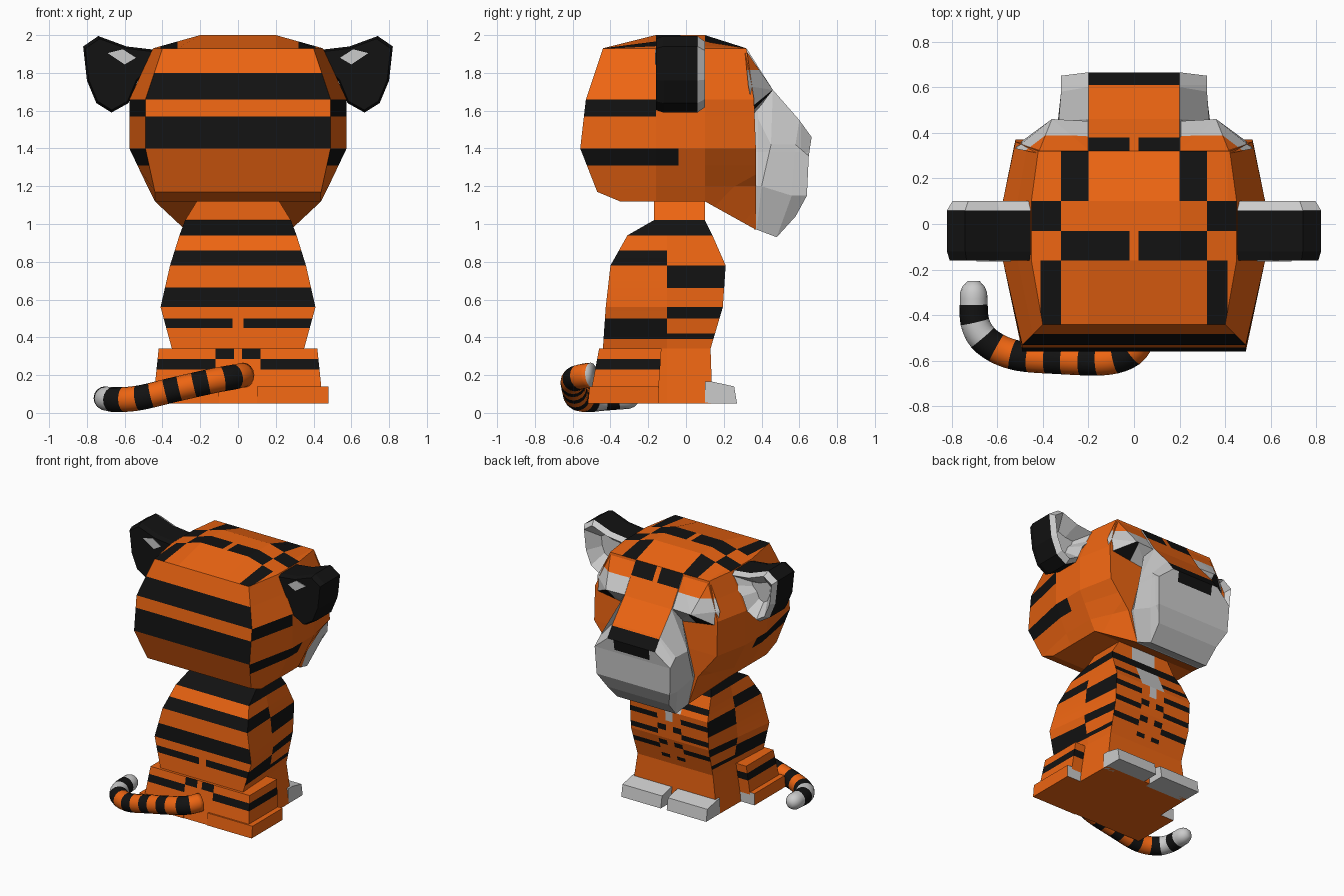
import bpy, bmesh, math
from mathutils import Vector

if "Cube" in bpy.data.objects:
    bpy.data.objects.remove(bpy.data.objects["Cube"])

ORANGE, BLACK, WHITE = 0, 1, 2
MATS = []
for label, col in (("orange_fur", (0.85, 0.13, 0.006)), ("black_fur", (0.006, 0.006, 0.006)),
                   ("white_fur", (0.6, 0.6, 0.6))):
    m = bpy.data.materials.new(label)
    m.diffuse_color = (*col, 1)
    m.use_nodes = True
    m.node_tree.nodes["Principled BSDF"].inputs["Base Color"].default_value = m.diffuse_color
    MATS.append(m)


def finish(name, bm, cuts, paint, smooth=False):
    """Score stripe edges along axis planes, then colour each face."""
    bmesh.ops.recalc_face_normals(bm, faces=bm.faces)
    for axis, values in cuts.items():
        for v in values:
            no = Vector([float(a == axis) for a in "xyz"])
            bmesh.ops.bisect_plane(bm, geom=bm.verts[:] + bm.edges[:] + bm.faces[:],
                                   dist=1e-4, plane_co=no * v, plane_no=no)
    bm.normal_update()
    bm.faces.index_update()
    for f in bm.faces:
        f.material_index = paint(f.calc_center_median(), f.normal, f.index)
        f.smooth = smooth
    me = bpy.data.meshes.new(name)
    bm.to_mesh(me)
    bm.free()
    for m in MATS:
        me.materials.append(m)
    bpy.context.collection.objects.link(bpy.data.objects.new(name, me))


def loft(name, rings, paint, cuts={}, smooth=False):
    """Skin even-sided rings; caps are strips joining opposite points."""
    bm = bmesh.new()
    vs = [[bm.verts.new(p) for p in r] for r in rings]
    n = len(vs[0])
    for a, b in zip(vs, vs[1:]):
        for j in range(n):
            k = (j + 1) % n
            bm.faces.new((a[j], a[k], b[k], b[j]))
    for r in (vs[0], vs[-1]):
        for i in range(n // 2 - 1):
            bm.faces.new((r[i], r[i + 1], r[n - 2 - i], r[n - 1 - i]))
    finish(name, bm, cuts, paint, smooth)


def mirrored(half):
    return half + [(-x, y, z) for x, y, z in reversed(half)]


def hull(name, pts, paint, cuts={}):
    bm = bmesh.new()
    for p in pts:
        bm.verts.new(p)
    bmesh.ops.convex_hull(bm, input=bm.verts)
    bmesh.ops.dissolve_limit(bm, angle_limit=0.01, verts=bm.verts, edges=bm.edges)
    finish(name, bm, cuts, paint)


def within(v, spans):
    return any(a < v < b for a, b in spans)


def both(*values):
    return [s * v for v in values for s in (-1, 1)]


# Head: sections from back to face
def section(y):
    return [(0.2, y, 2.0), (0.45, y, 1.93), (0.575, y, 1.66), (0.575, y, 1.4),
            (0.48, y, 1.2), (0.44, y, 1.12)]


def head_paint(c, n, i):
    ax = abs(c.x)
    if n.z > 0.6:
        if c.y < -0.16:
            black = 0.32 < ax < 0.41
        elif c.y < -0.03:
            black = 0.02 < ax < 0.32
        elif c.y < 0.1:
            black = ax > 0.32
        else:
            black = 0.2 < ax < 0.32
    elif n.y < -0.6:
        black = within(c.z, [(1.66, 1.8), (1.4, 1.57)])
    else:
        black = (c.y < -0.16 and 1.57 < c.z < 1.66) or (c.y < -0.04 and 1.31 < c.z < 1.4)
    return BLACK if black else ORANGE


back = [(0.2, -0.44, 1.93), (0.4, -0.44, 1.93), (0.49, -0.53, 1.66), (0.49, -0.56, 1.4),
        (0.44, -0.47, 1.17), (0.44, -0.35, 1.12)]
face = [(0.2, 0.32, 1.93), (0.42, 0.32, 1.93), (0.52, 0.36, 1.66), (0.52, 0.37, 1.4),
        (0.36, 0.37, 1.2), (0.28, 0.37, 0.97)]
loft("head", [mirrored(h) for h in (back, section(-0.16), section(0.1), face)], head_paint,
     {"x": both(0.02, 0.32, 0.41), "y": [-0.03, -0.04], "z": [1.8, 1.66, 1.57, 1.4, 1.31]})


# Muzzle with nose bridge
def muzzle_paint(c, n, i):
    if abs(c.x) < 0.2 and n.z > 0.3:
        return BLACK if c.y > 0.61 or (c.y < 0.38 and abs(c.x) > 0.02) else ORANGE
    return BLACK if abs(c.x) < 0.15 and c.z > 1.38 and n.y > 0.5 and c.y > 0.6 else WHITE


muzzle = [[(0.2, 0.32, 1.93), (0.22, 0.36, 1.6), (0.33, 0.36, 1.2), (0.28, 0.36, 0.97)],
          [(0.2, 0.46, 1.71), (0.33, 0.45, 1.42), (0.34, 0.4, 1.2), (0.28, 0.375, 0.97)],
          [(0.2, 0.6, 1.55), (0.32, 0.58, 1.42), (0.32, 0.56, 1.15), (0.25, 0.48, 0.93)],
          [(0.2, 0.665, 1.46), (0.32, 0.65, 1.36), (0.31, 0.64, 1.15), (0.26, 0.58, 1.04)]]
loft("muzzle", [mirrored(h) for h in muzzle], muzzle_paint,
     {"x": both(0.02, 0.15, 0.2), "y": [0.38, 0.61], "z": [1.38]})


# Brows with the eyes under them
def brow_paint(c, n, i):
    if n.z < -0.1:
        return BLACK if abs(c.x) > 0.34 else WHITE
    return ORANGE if c.z > 1.815 else WHITE


# Ears: cupped, with a pale patch behind
EAR = [(0.42, 1.92), (0.59, 1.94), (0.74, 1.995), (0.82, 1.94), (0.8, 1.76),
       (0.75, 1.64), (0.67, 1.59), (0.58, 1.64), (0.53, 1.76), (0.45, 1.84)]

for s, side in ((1, "right"), (-1, "left")):
    hull("brow_" + side, [(s * x, y, z) for x, y, z in (
        (0.18, 0.31, 1.93), (0.42, 0.31, 1.93), (0.52, 0.33, 1.73), (0.36, 0.46, 1.71),
        (0.18, 0.45, 1.71), (0.18, 0.36, 1.58), (0.51, 0.35, 1.62))],
        brow_paint, {"z": [1.815], "x": [s * 0.34]})

    rings = [[(s * (0.65 + (x - 0.65) * k), y, 1.79 + (z - 1.79) * k) for x, z in EAR]
             for y, k in ((-0.16, 0.93), (-0.12, 1), (0.06, 1), (0.1, 0.86), (0.0, 0.4))]
    loft("ear_" + side, rings,
         lambda c, n, i: WHITE if 20 <= i < 40 or i >= 44 else BLACK)
    hull("ear_patch_" + side, [(s * x, y, z) for y in (-0.165, -0.14) for x, z in (
        (0.54, 1.88), (0.61, 1.925), (0.69, 1.905), (0.6, 1.845))], lambda c, n, i: WHITE)

    # Front paw
    hull("front_paw_" + side, [(s * x, y, z) for x in (0.025, 0.36) for y, z in (
        (0.1, 0.05), (0.1, 0.165), (0.14, 0.165), (0.255, 0.14), (0.27, 0.05))],
        lambda c, n, i: WHITE)

    # Hind foot
    hull("hind_foot_" + side, [(s * x, y, z) for x in (0.1, 0.48) for y, z in (
        (-0.52, 0.05), (-0.51, 0.14), (-0.145, 0.14), (-0.145, 0.05))],
        lambda c, n, i: WHITE if n.y > 0.5 else ORANGE)


# Body: rows of height, back width, back y, front width, front y
def body_paint(c, n, i):
    ax, z = abs(c.x), c.z
    if 0.94 < z < 1.02:
        return BLACK
    if n.y > 0.6:
        if (ax < 0.1 and z > 0.78) or (ax < 0.03 and z > 0.7):
            return WHITE
        if ax > 0.1:
            return BLACK if within(z, [(0.82, 0.86), (0.7, 0.74), (0.58, 0.62), (0.46, 0.5)]) else ORANGE
        return BLACK if ax > 0.03 and within(z, [(0.62, 0.665), (0.5, 0.54), (0.39, 0.42)]) else ORANGE
    if n.y < -0.6:
        black = within(z, [(0.78, 0.86), (0.56, 0.665)]) or (0.45 < z < 0.5 and ax > 0.03)
    elif c.y < -0.1:
        black = within(z, [(0.78, 0.86), (0.39, 0.5)])
    else:
        black = within(z, [(0.66, 0.78), (0.5, 0.56), (0.39, 0.42)])
    return BLACK if black else ORANGE


BODY = [(1.15, 0.2, -0.17, 0.2, 0.1), (1.02, 0.28, -0.17, 0.28, 0.1), (0.94, 0.31, -0.31, 0.31, 0.14),
        (0.78, 0.36, -0.4, 0.33, 0.21), (0.56, 0.41, -0.425, 0.33, 0.195),
        (0.34, 0.35, -0.44, 0.32, 0.13), (0.05, 0.37, -0.47, 0.36, 0.14)]
loft("body", [mirrored([(xb, yb, z), (xf, yf, z)]) for z, xb, yb, xf, yf in BODY], body_paint,
     {"x": both(0.03, 0.1), "y": [-0.1],
      "z": [0.86, 0.82, 0.74, 0.7, 0.665, 0.66, 0.62, 0.58, 0.54, 0.5, 0.46, 0.45, 0.42, 0.39]})


# Haunches
def haunch_paint(c, n, i):
    if abs(n.z) > 0.6:
        return ORANGE
    ax = abs(c.x)
    if n.y < -0.6 and ax < 0.12:
        return BLACK if ax > 0.02 and c.z > 0.285 else ORANGE
    return BLACK if 0.23 < c.z < 0.285 else ORANGE


loft("haunches", [mirrored([(0.42, -0.46, 0.34), (0.42, -0.13, 0.34)]),
                  mirrored([(0.45, -0.515, 0.05), (0.45, -0.15, 0.05)])], haunch_paint,
     {"x": both(0.02, 0.12), "z": [0.285, 0.23]})

# Tail: smooth tube swept round to the side
PATH = [Vector(p) for p in (
    (0.08, -0.42, 0.2), (0.03, -0.5, 0.2), (-0.02, -0.565, 0.19), (-0.13, -0.597, 0.17), (-0.33, -0.592, 0.125),
    (-0.52, -0.575, 0.08), (-0.64, -0.52, 0.07), (-0.695, -0.44, 0.075), (-0.703, -0.33, 0.08),
    (-0.703, -0.25, 0.08), (-0.703, -0.17, 0.08))]
SIDES, STEPS = 16, 40


def spline(t):
    k = min(int(t), len(PATH) - 4)
    u = t - k
    a, b, c, d = PATH[k:k + 4]
    return 0.5 * (2 * b + (c - a) * u + (2 * a - 5 * b + 4 * c - d) * u * u
                  + (3 * b - a - 3 * c + d) * u ** 3)


# even spacing along the path
fine = [spline(i * (len(PATH) - 3) / 800) for i in range(801)]
run = [0.0]
for p, q in zip(fine, fine[1:]):
    run.append(run[-1] + (q - p).length)
centres = [fine[min(range(801), key=lambda k: abs(run[k] - run[-1] * i / STEPS))]
           for i in range(STEPS + 1)]
rings = []
for i, p in enumerate(centres):
    t = (centres[min(i + 1, STEPS)] - centres[max(i - 1, 0)]).normalized()
    u = t.cross(Vector((0, 0, 1))).normalized()
    v = u.cross(t)
    r = 0.066 * {STEPS: 0.4, STEPS - 1: 0.75}.get(i, 1 - 0.12 * max(0, i - 30) / 10)
    rings.append([p + r * (u * math.cos(a) + v * math.sin(a))
                  for a in (j * math.tau / SIDES for j in range(SIDES))])


def tail_paint(c, n, i):
    seg = min(i // SIDES, STEPS - 1)
    if i >= SIDES * STEPS or seg > 35:
        return WHITE
    if seg // 3 % 2:
        return BLACK
    return WHITE if seg > 28 else ORANGE


loft("tail", rings, tail_paint, smooth=True)
